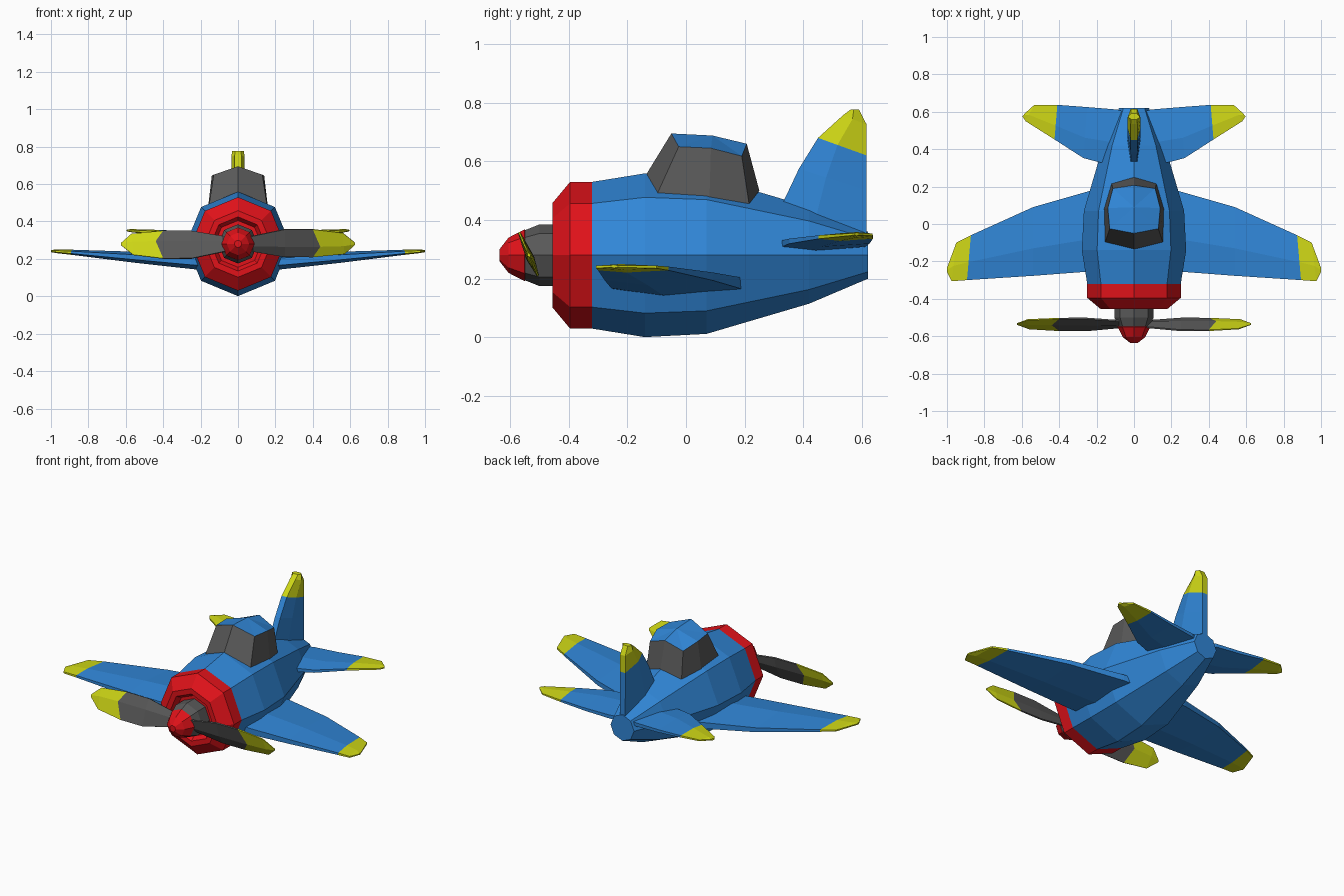
import bpy, bmesh
from math import sin, cos, pi

if "Cube" in bpy.data.objects:
    bpy.data.objects.remove(bpy.data.objects["Cube"])


def material(name, r, g, b):
    m = bpy.data.materials.new(name)
    m.diffuse_color = (r, g, b, 1)
    m.use_nodes = True
    m.node_tree.nodes["Principled BSDF"].inputs["Base Color"].default_value = m.diffuse_color
    return m


BLUE = material("blue", .03, .24, .68)
RED = material("red", .75, .006, .01)
YELLOW = material("yellow", .62, .68, .008)
DARK = material("dark_grey", .1, .1, .1)
AXIS_Z = .28


def loft(name, rings, mats, mat_of_band=lambda i: 0):
    """Join equal-length rings of points with quads and cap both ends."""
    bm = bmesh.new()
    vs = [[bm.verts.new(p) for p in ring] for ring in rings]
    n = len(vs[0])
    for i in range(len(vs) - 1):
        for k in range(n):
            j = (k + 1) % n
            f = bm.faces.new((vs[i][k], vs[i][j], vs[i + 1][j], vs[i + 1][k]))
            f.material_index = mat_of_band(i)
    bm.faces.new(vs[0][::-1]).material_index = mat_of_band(0)
    bm.faces.new(vs[-1]).material_index = mat_of_band(len(vs) - 1)
    bmesh.ops.recalc_face_normals(bm, faces=bm.faces)
    mesh = bpy.data.meshes.new(name)
    bm.to_mesh(mesh)
    bm.free()
    for m in mats:
        mesh.materials.append(m)
    ob = bpy.data.objects.new(name, mesh)
    bpy.context.collection.objects.link(ob)
    return ob


def turned(name, profile, mat):
    """Eight-sided body around the propeller axis; profile is (y, radius)."""
    rings = [[(r * cos(k * pi / 4), y, AXIS_Z + r * sin(k * pi / 4)) for k in range(8)]
             for y, r in profile]
    return loft(name, rings, [mat])


def panel(name, stations, place, mats, tip, edge=.45, bulge=0):
    """Wing-like panel. Stations: (lead span, lead chord, trail span, trail chord,
    height, half thickness). Bands from index tip on use the second material."""
    rings = []
    for i, (s0, c0, s1, c1, h, t) in enumerate(stations):
        sm = s0 + (s1 - s0) * .4 + (bulge if i == tip else 0)
        cm = c0 + (c1 - c0) * .4
        e = t * edge
        pts = [(s0, c0, h + e), (sm, cm, h + t), (s1, c1, h + e),
               (s1, c1, h - e), (sm, cm, h - t), (s0, c0, h - e)]
        rings.append([place(*p) for p in pts])
    return loft(name, rings, mats, lambda i: int(i >= tip))


# Fuselage, cowling, hub and spinner
turned("fuselage", [(-.32, .25), (-.14, .279), (.07, .268), (.42, .165), (.62, .08)], BLUE)
turned("cowling", [(-.319, .25), (-.395, .25), (-.455, .178), (-.455, .145),
                   (-.425, .125)], RED)
turned("propeller_hub", [(-.41, .105), (-.5, .105), (-.55, .085)], DARK)
turned("spinner", [(-.54, .075), (-.55, .088), (-.605, .06), (-.636, .02)], RED)

# Canopy: dark glass below, blue roof above
def ring(half):
    return half + [(-x, y, z) for x, y, z in half[-2:0:-1]]

glass = [(0, -.145, .54), (.155, -.1, .485), (.16, .08, .475), (.12, .215, .455), (0, .25, .5)]
rim = [(0, -.05, .695), (.13, -.025, .65), (.14, .085, .645), (.113, .19, .618), (0, .207, .66)]
canopy = loft("canopy", [ring(glass), ring(rim)], [DARK, BLUE])
bm = bmesh.new()
bm.from_mesh(canopy.data)
roof = max(bm.faces, key=lambda f: f.calc_center_median().z)
fan = bmesh.ops.poke(bm, faces=[roof])
fan["verts"][0].co = (0, .09, .688)
for f in fan["faces"]:
    f.material_index = 1
bm.to_mesh(canopy.data)
bm.free()

# Wings and tailplanes, both sides
wing = [(.12, -.235, .12, .2, .18, .045), (.25, -.255, .225, .18, .187, .042),
        (.54, -.277, .54, .09, .208, .03), (.893, -.3, .872, -.06, .235, .014),
        (.975, -.306, .95, -.1, .24, .01), (1, -.255, 1, -.235, .242, .006)]
tail = [(.05, .32, .05, .6, .318, .024), (.176, .328, .09, .612, .32, .024),
        (.27, .352, .25, .625, .328, .019), (.425, .452, .41, .637, .342, .013),
        (.58, .55, .535, .635, .35, .009), (.596, .575, .585, .59, .352, .006)]
for side, sx in (("right", 1), ("left", -1)):
    flat = lambda s, c, h, sx=sx: (sx * s, c, h)
    panel(side + "_wing", wing, flat, [BLUE, YELLOW], 3)
    panel(side + "_tailplane", tail, flat, [BLUE, YELLOW], 3)

# Upright fin
fin = [(.40, .31, .31, .615, 0, .033), (.465, .333, .36, .616, 0, .034),
       (.575, .385, .5, .616, 0, .035), (.68, .45, .62, .616, 0, .035),
       (.757, .535, .725, .616, 0, .035), (.776, .56, .776, .59, 0, .032)]
panel("tail_fin", fin, lambda s, c, h: (h, c, s), [BLUE, YELLOW], 3, edge=.5)

# Two propeller blades, pitched and turned half a turn from each other
blade = [(.03, -.035, .03, .035, 0, .014), (.25, -.075, .25, .085, 0, .014),
         (.4, -.076, .4, .085, 0, .012), (.57, -.058, .56, .064, 0, .009),
         (.625, -.006, .625, .008, 0, .005)]
for side, sx in (("right", 1), ("left", -1)):
    place = lambda s, c, h, sx=sx: (sx * s, -.535 + h * .92 - c * .4, AXIS_Z + sx * (c * .92 + h * .4))
    panel(side + "_propeller_blade", blade, place, [DARK, YELLOW], 2, edge=.3, bulge=.04)
